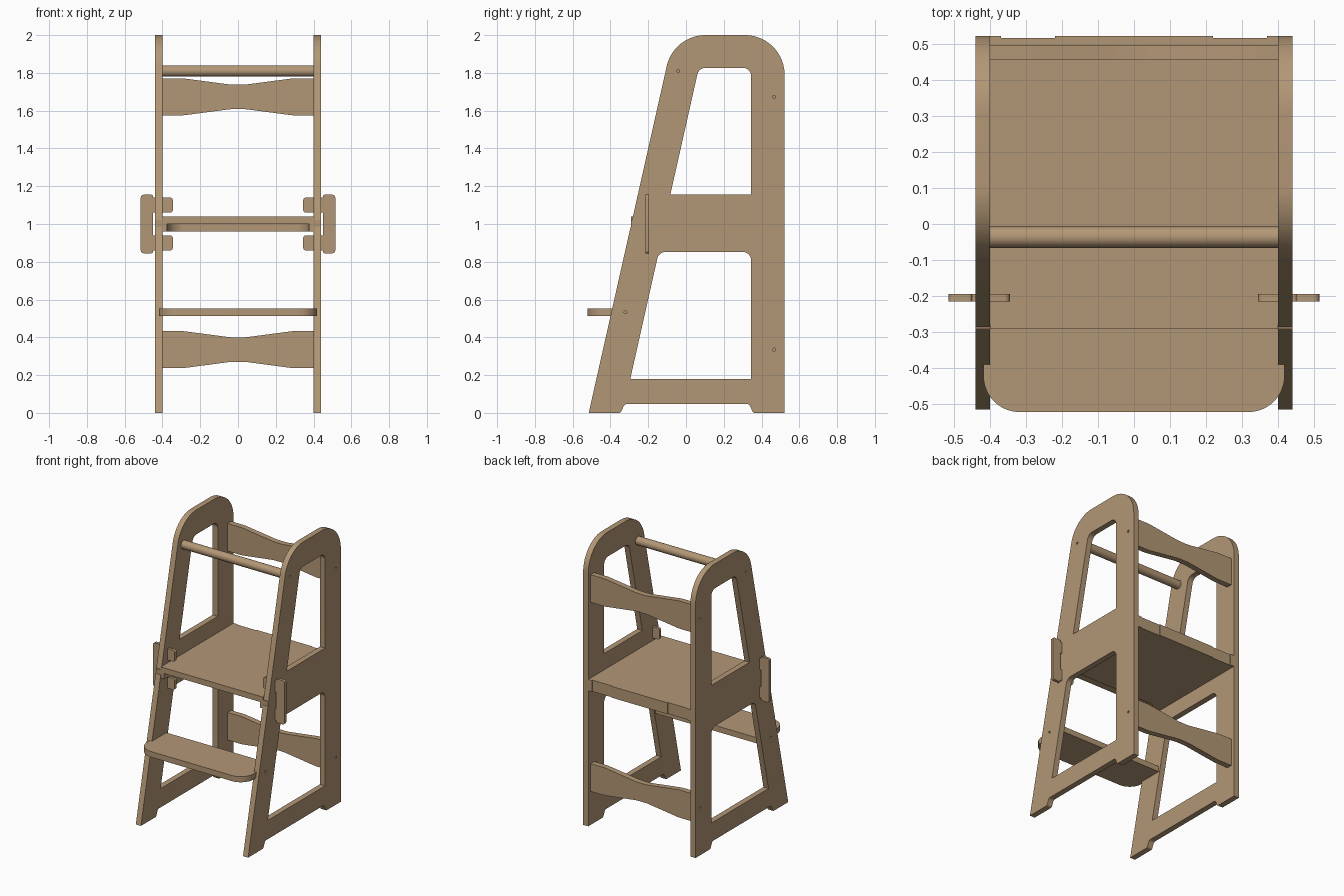
import bpy, bmesh, math
from mathutils import Vector, Matrix

if "Cube" in bpy.data.objects:
    bpy.data.objects.remove(bpy.data.objects["Cube"])

wood = bpy.data.materials.new("wood")
wood.diffuse_color = (0.45, 0.31, 0.18, 1)
wood.use_nodes = True
wood.node_tree.nodes["Principled BSDF"].inputs["Base Color"].default_value = wood.diffuse_color


def rounded(points, steps=10):
    """Outline from (u, v) or (u, v, radius) corners, filleting those with a radius."""
    out, n = [], len(points)
    for i, p in enumerate(points):
        c = Vector(p[:2])
        if len(p) < 3:
            out.append(c)
            continue
        a = (Vector(points[i - 1][:2]) - c).normalized()
        b = (Vector(points[(i + 1) % n][:2]) - c).normalized()
        half = a.angle(b) / 2
        centre = c + (a + b).normalized() * p[2] / math.sin(half)
        start = c + a * p[2] / math.tan(half) - centre
        end = c + b * p[2] / math.tan(half) - centre
        sweep = math.pi - 2 * half
        for k in range(steps + 1):
            t = k / steps
            out.append(centre + (start * math.sin((1 - t) * sweep)
                                 + end * math.sin(t * sweep)) / math.sin(sweep))
    return out


def circle(u, v, r, n=16):
    return [Vector((u + r * math.cos(math.tau * i / n), v + r * math.sin(math.tau * i / n)))
            for i in range(n)]


def prism(name, loops, lo, hi, axis, mirror=False):
    """Extrude an outline (with hole loops) from lo to hi along an axis."""
    cu = bpy.data.curves.new(name, 'CURVE')
    cu.dimensions, cu.fill_mode, cu.extrude = '2D', 'BOTH', (hi - lo) / 2
    for pts in loops:
        s = cu.splines.new('POLY')
        s.points.add(len(pts) - 1)
        s.use_cyclic_u = True
        for q, p in zip(s.points, pts):
            q.co = (p[0], p[1], 0, 1)
    tmp = bpy.data.objects.new(name + "_outline", cu)
    me = bpy.data.meshes.new_from_object(tmp)
    bpy.data.objects.remove(tmp)
    bpy.data.curves.remove(cu)
    mid = (lo + hi) / 2
    rows = {'X': ((0, 0, 1, mid), (1, 0, 0, 0), (0, 1, 0, 0), (0, 0, 0, 1)),
            'Y': ((1, 0, 0, 0), (0, 0, 1, mid), (0, 1, 0, 0), (0, 0, 0, 1)),
            'Z': ((1, 0, 0, 0), (0, 1, 0, 0), (0, 0, 1, mid), (0, 0, 0, 1))}
    bm = bmesh.new()
    bm.from_mesh(me)
    bm.transform(Matrix(rows[axis]))
    bmesh.ops.remove_doubles(bm, verts=bm.verts, dist=1e-5)
    bmesh.ops.recalc_face_normals(bm, faces=bm.faces)
    for f in bm.faces:
        f.smooth = True
    bm.to_mesh(me)
    bm.free()
    me.set_sharp_from_angle(angle=math.radians(30))
    me.materials.clear()
    me.materials.append(wood)
    ob = bpy.data.objects.new(name, me)
    bpy.context.collection.objects.link(ob)
    if mirror:
        m = ob.modifiers.new("mirror", 'MIRROR')
        m.use_mirror_merge = False
    return ob


def symmetric(half):
    """Complete an outline given for x > 0 by reflecting it."""
    return half + [(-p[0],) + tuple(p[1:]) for p in reversed(half)]


def front(z):
    return -0.515 + 0.225 * z


BACK = 0.522

# lower side panels with feet, window and screw holes
lower = rounded([(front(0), 0), (-0.345, 0, .015), (-0.325, .047, .02), (.335, .047, .02),
                 (.355, 0, .015), (BACK, 0), (BACK, .985), (front(.985), .985)])
window = rounded([(-.295, .18), (.345, .18), (.345, .852, .045), (-.144, .852, .045)])
prism("lower_side_panel", [lower, window, circle(.467, .335, .008), circle(-.32, .533, .008)],
      .4, .44, 'X', True)

# upper side panels with rounded top
upper = rounded([(front(1.02), 1.02), (BACK, 1.02), (BACK, 2, .21), (front(2), 2, .21)], 20)
window = rounded([(-.083, 1.155), (.345, 1.155), (.345, 1.827, .045), (.068, 1.827, .045)])
prism("upper_side_panel", [upper, window, circle(.467, 1.673, .008), circle(-.042, 1.81, .008)],
      .4, .44, 'X', True)

# platform: two boards, each with a thinner tongue between the side panels
back_edge = [(.4, BACK), (.37, BACK), (.37, BACK - .006), (.22, BACK - .006), (.22, BACK)]
top_half = [(.4, -.291)] + back_edge
prism("platform_top_board", [rounded(symmetric(top_half))], 1.0, 1.04, 'Z')
low_half = [(.27, -.19, .0001), (.27, -.19, .0001)]
low_half = [(.375, -.19, .09), (.375, -.291), (.4, -.291)] + back_edge
prism("platform_lower_board", [rounded(symmetric(low_half))], .96, 1.0, 'Z')
tongue = [(.4, -.291), (.44, -.291), (.44, BACK), (.4, BACK)]
prism("top_board_tongue", [tongue], 1.0, 1.02, 'Z', True)
prism("lower_board_tongue", [tongue], .985, 1.0, 'Z', True)

# step with ears hooked over the front edges
step_half = [(.418, -BACK, .1), (.418, -.39), (.4, -.39), (.4, -.23)]
prism("step", [rounded(symmetric(step_half), 14)], .512, .552, 'Z')

# waisted back rails
for name, mid, end_h, mid_h in (("upper_back_rail", 1.673, .098, .065),
                                ("lower_back_rail", .335, .098, .065)):
    half = [(.4, -end_h), (.4, end_h)]
    waist = [(.4, end_h), (.29, end_h, .25), (.04, mid_h, .25)]
    top = waist + [(-u, *r) for u, *r in reversed(waist)]
    outline = top + [(-p[0], -p[1]) + tuple(p[2:]) for p in top]
    outline = [(p[0], p[1] + mid) + tuple(p[2:]) for p in outline]
    prism(name, [rounded(outline, 6)], .455, .495, 'Y')

# hand rail
prism("hand_rail", [circle(-.036, 1.81, .03, 32)], -.4, .4, 'X')

# locking clips joining upper and lower panels
arm = [(.45, 1.06), (.345, 1.06, .015), (.345, 1.14, .015), (.45, 1.14), (.45, 1.155, .008),
       (.515, 1.155, .015)]
clip = arm + [(p[0], 2 - p[1]) + tuple(p[2:]) for p in reversed(arm)]
prism("locking_clip", [rounded(clip, 5)], -.215, -.195, 'Y', True)
